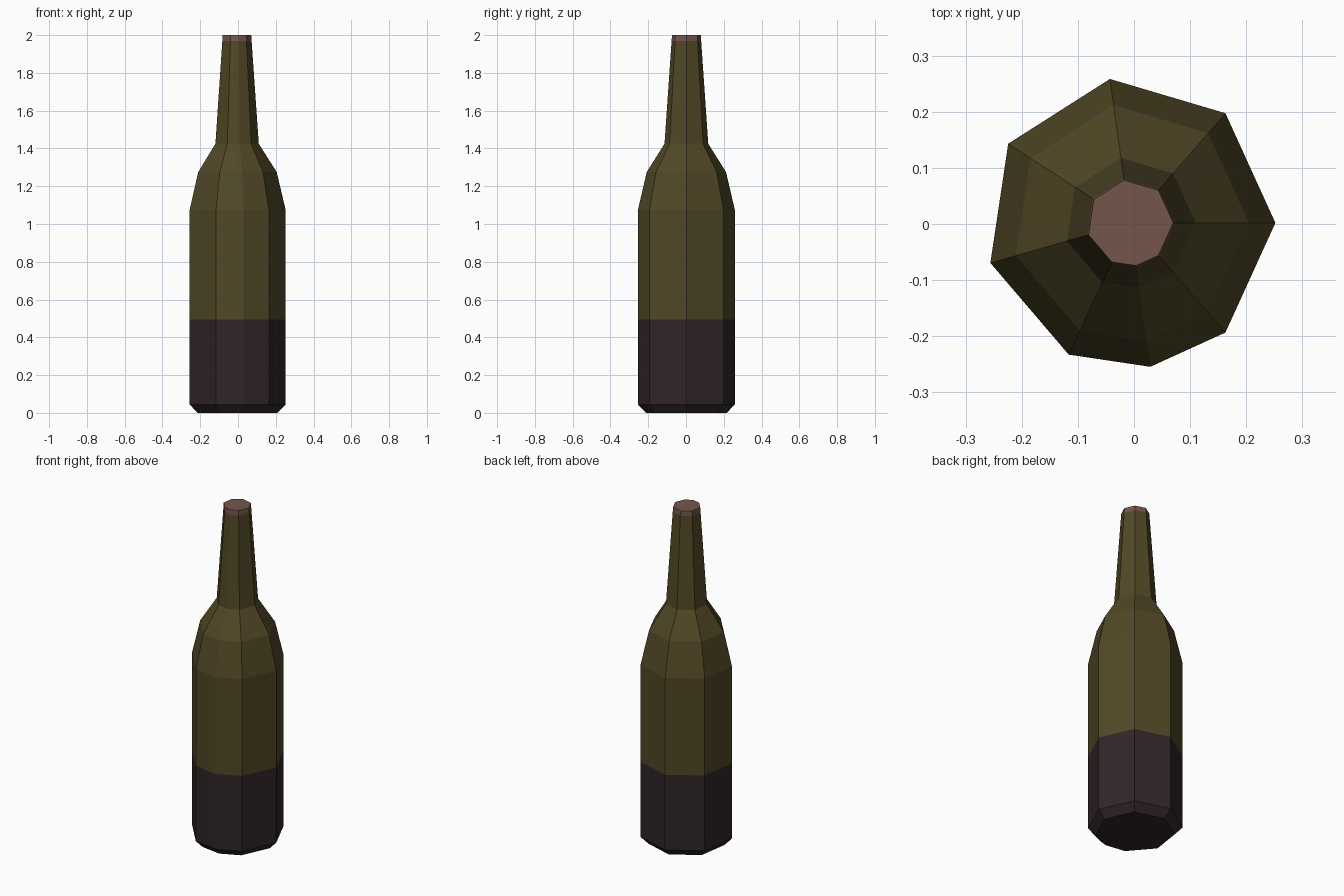
import bpy, bmesh
from math import radians, cos, sin

cube = bpy.data.objects.get("Cube")
if cube:
    bpy.data.objects.remove(cube, do_unlink=True)

# Uneven eight-sided cross-section shared by every part
ANGLES = [0, 49, 98, 147, 196, 245, 278, 311]
CENTRE = (-0.007, 0.002)


def make_material(name, color):
    mat = bpy.data.materials.new(name)
    mat.use_nodes = True
    mat.diffuse_color = color
    bsdf = mat.node_tree.nodes["Principled BSDF"]
    bsdf.inputs["Base Color"].default_value = color
    bsdf.inputs["Roughness"].default_value = 0.8
    return mat


def faceted_tube(name, profile, mat, close_bottom=False, close_top=False):
    """Loft the cross-section through (radius, height) pairs."""
    bm = bmesh.new()
    rings = []
    for radius, z in profile:
        rings.append([bm.verts.new((CENTRE[0] + radius * cos(radians(a)),
                                    CENTRE[1] + radius * sin(radians(a)), z))
                      for a in ANGLES])
    n = len(ANGLES)
    for low, high in zip(rings, rings[1:]):
        for i in range(n):
            j = (i + 1) % n
            bm.faces.new((low[i], low[j], high[j], high[i]))
    if close_bottom:
        bm.faces.new(rings[0][::-1])
    if close_top:
        bm.faces.new(rings[-1])
    mesh = bpy.data.meshes.new(name)
    bm.to_mesh(mesh)
    bm.free()
    mesh.materials.append(mat)
    obj = bpy.data.objects.new(name, mesh)
    bpy.context.scene.collection.objects.link(obj)
    return obj


olive_glass = make_material("olive glass", (0.082, 0.064, 0.019, 1))
dark_brown = make_material("dark brown", (0.030, 0.019, 0.020, 1))
cork_brown = make_material("cork brown", (0.175, 0.092, 0.070, 1))

# Dark lower body with a chamfered foot
faceted_tube("bottle_base", [(0.216, 0), (0.259, 0.045), (0.259, 0.495)],
             dark_brown, close_bottom=True)

# Upper body, shoulder and tapering neck
faceted_tube("bottle_body",
             [(0.259, 0.495), (0.259, 1.075), (0.212, 1.275),
              (0.117, 1.425), (0.079, 1.97)], olive_glass)

# Stopper at the mouth
faceted_tube("stopper", [(0.079, 1.97), (0.077, 2.0)], cork_brown, close_top=True)
